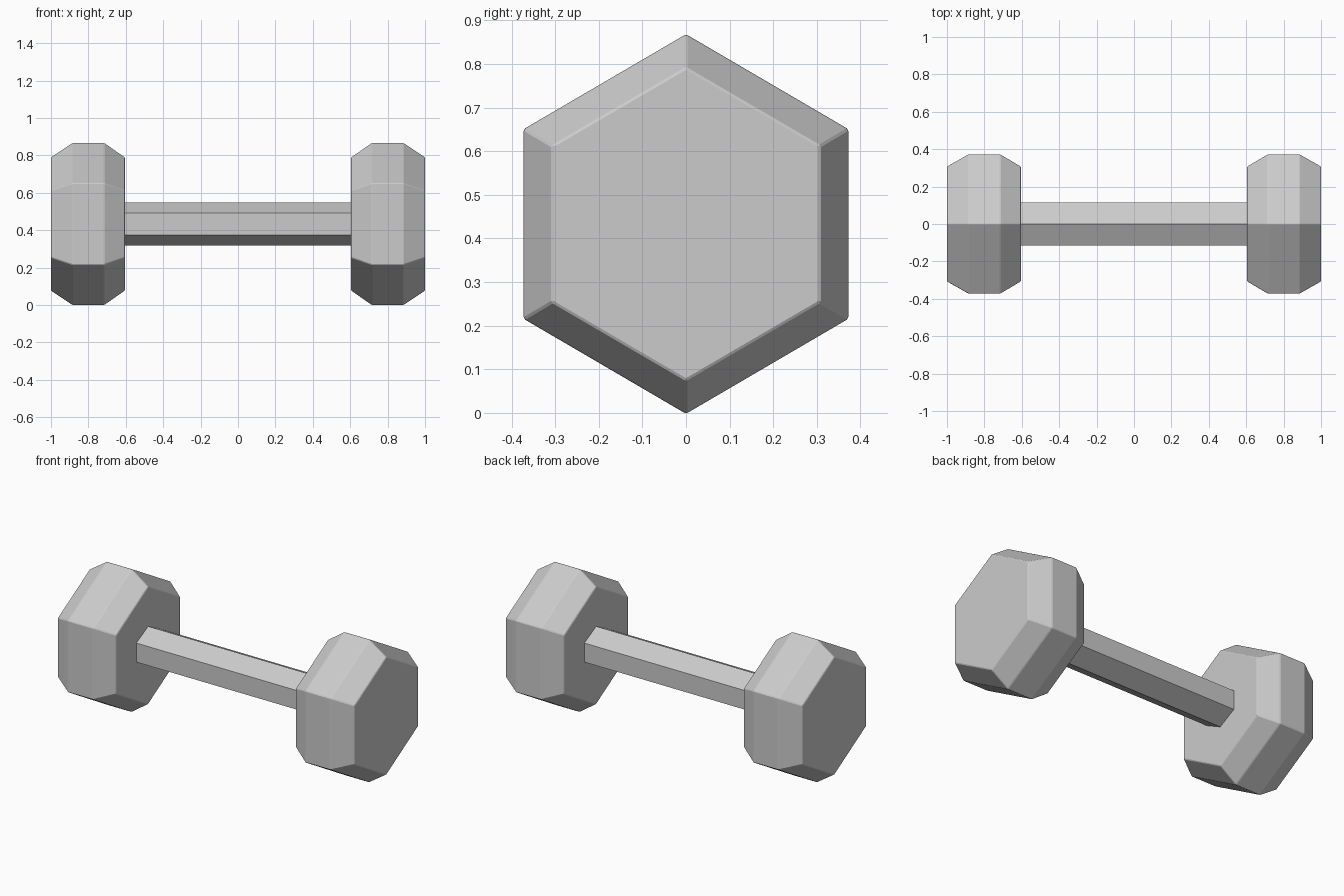
import bpy, bmesh, math

if "Cube" in bpy.data.objects:
    bpy.data.objects.remove(bpy.data.objects["Cube"])

CZ = 0.433  # height of the dumbbell axis


def hex_loft(name, sections, bevel):
    """Loft hexagons along x; sections are (x, half_width_y, half_height_z)."""
    bm = bmesh.new()
    rings = []
    for x, hy, hz in sections:
        ring = []
        for i in range(6):
            a = math.radians(60 * i)
            ring.append(bm.verts.new((x, hy * math.sin(a) / math.sin(math.pi / 3),
                                      CZ + hz * math.cos(a))))
        rings.append(ring)
    for r0, r1 in zip(rings, rings[1:]):
        for i in range(6):
            j = (i + 1) % 6
            bm.faces.new((r0[i], r0[j], r1[j], r1[i]))
    bm.faces.new(rings[0])
    bm.faces.new(rings[-1])
    bmesh.ops.recalc_face_normals(bm, faces=bm.faces)
    if bevel:
        bmesh.ops.bevel(bm, geom=bm.edges[:], offset=bevel, segments=1,
                        profile=0.5, affect='EDGES')
    mesh = bpy.data.meshes.new(name)
    bm.to_mesh(mesh)
    bm.free()
    obj = bpy.data.objects.new(name, mesh)
    bpy.context.collection.objects.link(obj)
    return obj


# Chamfered hexagonal weights
for side, name in ((-1, "left_weight"), (1, "right_weight")):
    hex_loft(name, [(side * x, hy, hz) for x, hy, hz in (
        (0.605, 0.307, 0.358), (0.715, 0.372, 0.435),
        (0.885, 0.372, 0.435), (1.0, 0.307, 0.358))], 0.004)

# Hexagonal grip bar running into both weights
hex_loft("handle", [(-0.62, 0.114, 0.116), (0.62, 0.114, 0.116)], 0)
